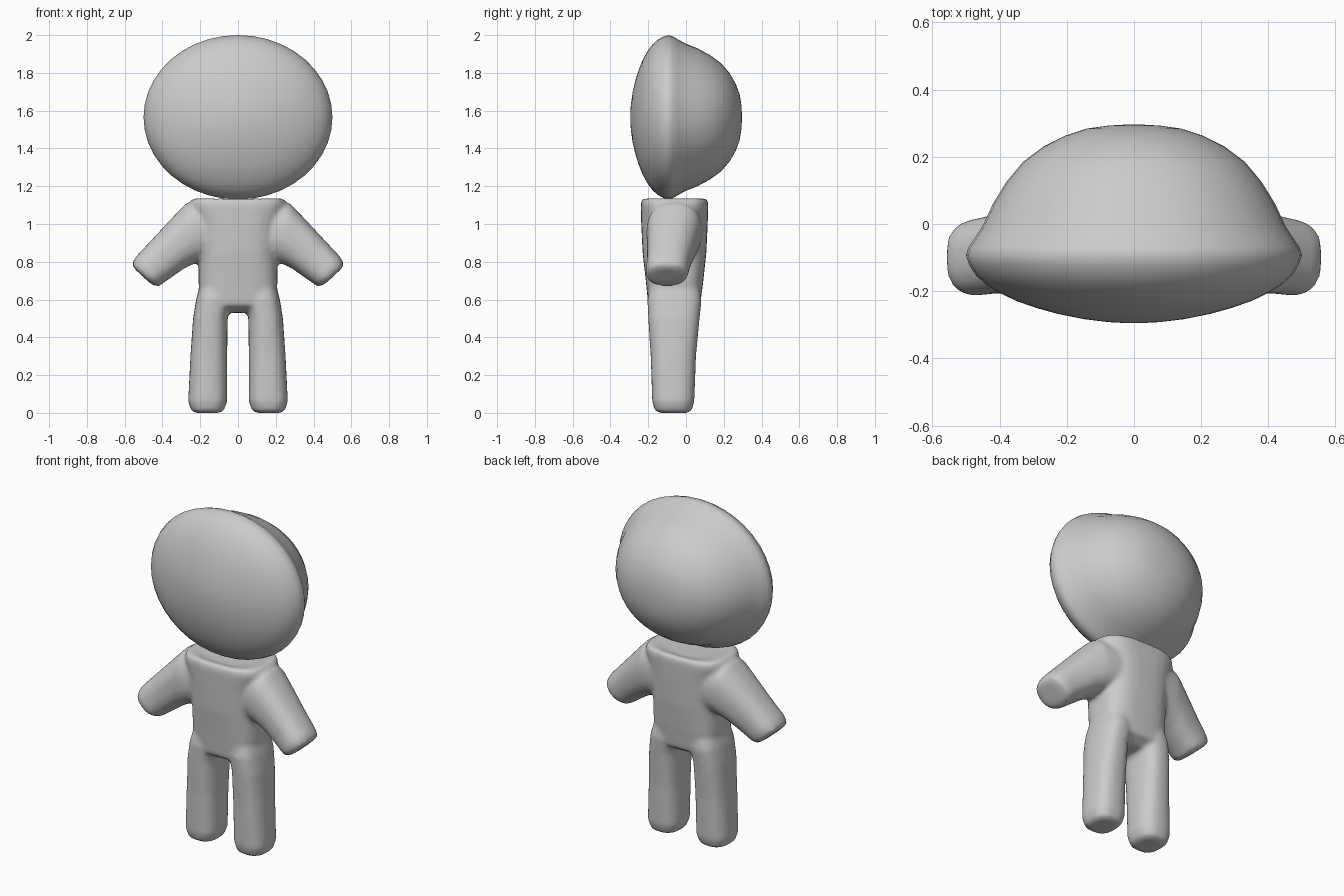
import bpy, bmesh, math

grey = bpy.data.materials.new("plain grey")
grey.diffuse_color = (0.6, 0.6, 0.6, 1)


def make_object(name, bm):
    bmesh.ops.recalc_face_normals(bm, faces=bm.faces)
    mesh = bpy.data.meshes.new(name)
    bm.to_mesh(mesh)
    bm.free()
    mesh.materials.append(grey)
    for p in mesh.polygons:
        p.use_smooth = True
    ob = bpy.data.objects.new(name, mesh)
    bpy.context.collection.objects.link(ob)
    return ob


def skin(bm, rings):
    """Bridge a list of closed vertex rings and cap both ends."""
    n = len(rings[0])
    for a, b in zip(rings, rings[1:]):
        for i in range(n):
            j = (i + 1) % n
            bm.faces.new((a[i], a[j], b[j], b[i]))
    bm.faces.new(rings[0][::-1])
    bm.faces.new(rings[-1])


def power(v, e):
    return math.copysign(abs(v) ** e, v)


def loft(bm, sections, side=1, square=2.6, n=32):
    """Each section: two x-z end points of its width, then its y range."""
    rings = []
    for x0, z0, x1, z1, y0, y1 in sections:
        ring = []
        for i in range(n):
            t = 2 * math.pi * i / n
            u = 0.5 + 0.5 * power(math.cos(t), 2 / square)
            v = 0.5 + 0.5 * power(math.sin(t), 2 / square)
            ring.append(bm.verts.new((side * (x0 + (x1 - x0) * u),
                                      y0 + (y1 - y0) * v,
                                      z0 + (z1 - z0) * u)))
        rings.append(ring)
    skin(bm, rings)


# Head: flattened face in front, deeper dome behind, meeting at an oval rim
profile = [(0.04, -0.295), (0.15, -0.292), (0.30, -0.283), (0.45, -0.268),
           (0.58, -0.250), (0.70, -0.229), (0.80, -0.205), (0.88, -0.180),
           (0.94, -0.153), (0.98, -0.122), (1.00, -0.093), (0.985, -0.07),
           (0.945, -0.04), (0.90, -0.005), (0.84, 0.06), (0.76, 0.125),
           (0.66, 0.185), (0.54, 0.23), (0.41, 0.263), (0.28, 0.284),
           (0.15, 0.293), (0.04, 0.296)]
bm = bmesh.new()
N = 40
skin(bm, [[bm.verts.new((0.5 * s * math.cos(2 * math.pi * i / N), y,
                         1.565 + 0.435 * s * math.sin(2 * math.pi * i / N)))
           for i in range(N)] for s, y in profile])
make_object("head", bm)

# Body: torso, arms and legs fused into one soft skin
bm = bmesh.new()
torso = [(0.53, 0.12, -0.13, 0.01), (0.57, 0.20, -0.20, 0.075),
         (0.70, 0.21, -0.213, 0.092), (0.85, 0.205, -0.23, 0.108),
         (1.00, 0.22, -0.237, 0.115), (1.10, 0.255, -0.24, 0.118),
         (1.13, 0.245, -0.235, 0.115), (1.138, 0.22, -0.22, 0.10),
         (1.12, 0.13, -0.17, 0.05)]
loft(bm, [(-h, z, h, z, y0, y1) for z, h, y0, y1 in torso], square=3)

arm = [(0.14, 0.82, 0.18, 1.12, -0.20, 0.09),
       (0.22, 0.795, 0.275, 1.11, -0.21, 0.08),
       (0.28, 0.768, 0.345, 1.037, -0.207, 0.06),
       (0.36, 0.712, 0.465, 0.908, -0.207, 0.028),
       (0.42, 0.670, 0.540, 0.828, -0.214, 0.012),
       (0.448, 0.675, 0.562, 0.79, -0.20, 0.00),
       (0.475, 0.695, 0.55, 0.765, -0.16, -0.04)]
leg = [(0.00, 0.10, 0.225, -0.14, 0.005), (0.012, 0.075, 0.248, -0.165, 0.03),
       (0.06, 0.057, 0.264, -0.179, 0.044), (0.30, 0.057, 0.252, -0.187, 0.053),
       (0.50, 0.055, 0.238, -0.20, 0.072), (0.60, 0.035, 0.222, -0.205, 0.083),
       (0.72, 0.03, 0.19, -0.18, 0.06)]
for side in (1, -1):
    loft(bm, arm, side, square=2.4)
    loft(bm, [(x0, z, x1, z, y0, y1) for z, x0, x1, y0, y1 in leg], side)
body = make_object("body", bm)

fuse = body.modifiers.new("fuse", 'REMESH')
fuse.mode = 'VOXEL'
fuse.voxel_size = 0.012
fuse.use_smooth_shade = True
soften = body.modifiers.new("soften", 'SMOOTH')
soften.factor = 0.5
soften.iterations = 8
